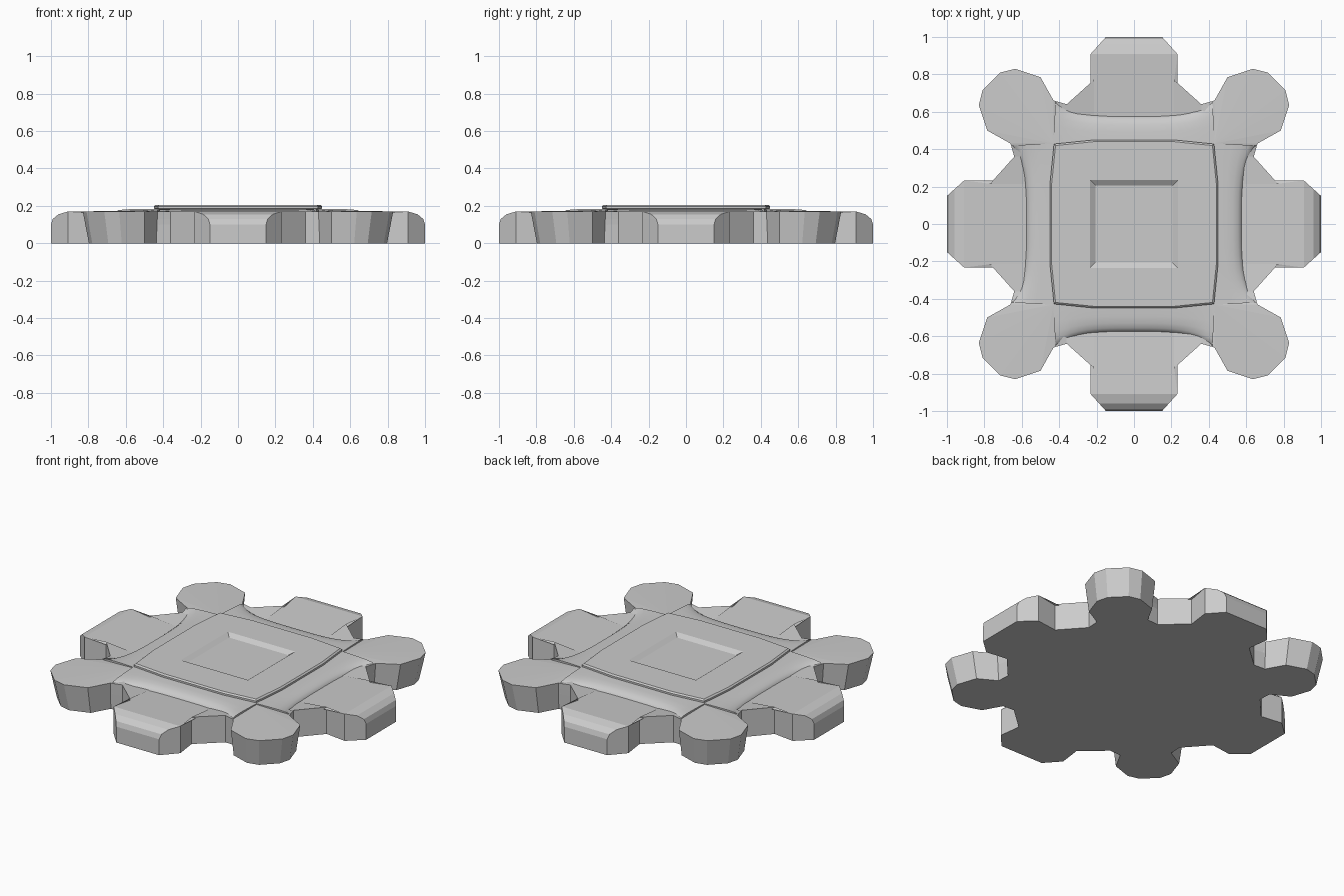
import bpy, bmesh

if "Cube" in bpy.data.objects:
    bpy.data.objects.remove(bpy.data.objects["Cube"])

GREY = (0.6, 0.6, 0.6, 1)
stone = bpy.data.materials.new("light_grey")
stone.use_nodes = True
stone.diffuse_color = GREY
stone.node_tree.nodes["Principled BSDF"].inputs["Base Color"].default_value = GREY


def finish(bm, name, smooth=None):
    bmesh.ops.remove_doubles(bm, verts=bm.verts, dist=0.0001)
    bmesh.ops.recalc_face_normals(bm, faces=bm.faces)
    mesh = bpy.data.meshes.new(name)
    bm.to_mesh(mesh)
    bm.free()
    mesh.materials.append(stone)
    obj = bpy.data.objects.new(name, mesh)
    bpy.context.collection.objects.link(obj)
    if smooth:
        bpy.ops.object.select_all(action='DESELECT')
        obj.select_set(True)
        bpy.context.view_layer.objects.active = obj
        bpy.ops.object.shade_smooth_by_angle(angle=smooth)
    return obj


def full_ring(octant):
    """Mirror an octant over the diagonal, then turn it around all four sides."""
    quarter = octant + [(y, x, z) for x, y, z in reversed(octant)]
    points = []
    for turn in range(4):
        points += quarter
        quarter = [(y, -x, z) for x, y, z in quarter]
    return points


def loft(bm, rings):
    """Bridge closed rings in order and cap both ends."""
    loops = [[bm.verts.new(p) for p in ring] for ring in rings]
    n = len(loops[0])
    for low, high in zip(loops, loops[1:]):
        for i in range(n):
            j = (i + 1) % n
            bm.faces.new((low[i], low[j], high[j], high[i]))
    caps = [bm.faces.new(loops[0]), bm.faces.new(loops[-1])]
    bmesh.ops.triangulate(bm, faces=caps[:1])


# Base with four rounded side lobes and four tapering corner lobes
side = [(0.233, 0.908), (0.215, 0.77), (0.36, 0.64)]
corner = [(0.43, 0.66), (0.50, 0.785), (0.635, 0.83), (0.715, 0.81)]


def base_ring(z, tip):
    taper = 0.9 + 0.1 * min(z / 0.17, 1)
    pts = [(0.15 + (1 - tip) * 0.9, tip, z)]
    pts += [(x, y, z) for x, y in side]
    pts += [(0.5 + (x - 0.5) * taper, 0.5 + (y - 0.5) * taper, z) for x, y in corner]
    return full_ring(pts)


bm = bmesh.new()
profile = [(0, 1), (0.1, 1), (0.13, 0.99), (0.155, 0.96), (0.17, 0.908)]
rings = [base_ring(z, tip) for z, tip in profile]
inner = [(0.233, 0.5, 0.145)] * 2 + [(0.215, 0.5, 0.145), (0.36, 0.5, 0.15)]
inner += [(0.43, 0.43, 0.178)] * len(corner)
loft(bm, rings + [full_ring(inner)])
finish(bm, "lobed_base")

# Four draped flaps with a rolled, concave outer edge
roll = [(0, 0.184), (0.45, 0.182), (0.68, 0.177), (0.84, 0.168), (0.94, 0.155), (1, 0.13)]
STEPS = 20
bm = bmesh.new()
for turn in range(4):
    grid = []
    for i in range(STEPS + 1):
        u = 2 * i / STEPS - 1
        outer = 0.582 + 0.07 * abs(u) ** 3.5
        row = []
        for t, z in roll + [(1, 0.1)]:
            x = u * (0.432 - 0.012 * t)
            y = 0.42 + (outer - 0.42) * t
            if z > 0.1:
                z = 0.184 - (0.184 - z) * (1 - 0.75 * u ** 6)
            for _ in range(turn):
                x, y = y, -x
            row.append(bm.verts.new((x, y, z)))
        grid.append(row)
    for a, b in zip(grid, grid[1:]):
        for k in range(len(a) - 1):
            bm.faces.new((a[k], a[k + 1], b[k + 1], b[k]))
    # End walls
    for row in (grid[0], grid[-1]):
        foot = bm.verts.new((row[0].co.x, row[0].co.y, 0.1))
        bm.faces.new(row + [foot])
finish(bm, "edge_flaps", 0.6)

# Raised centre panel with bowed sides and a sunken square
panel = [(0.21, 0.45), (0.428, 0.428)]


def panel_ring(scale, z):
    return full_ring([(x * scale, y * scale, z) for x, y in panel])


def square_ring(half, z):
    return full_ring([(half * 0.5, half, z), (half, half, z)])


bm = bmesh.new()
loft(bm, [panel_ring(0.97, 0.15), panel_ring(0.98, 0.182), panel_ring(1, 0.186),
          panel_ring(1, 0.197), panel_ring(0.98, 0.205),
          square_ring(0.235, 0.205), square_ring(0.207, 0.186)])
finish(bm, "centre_panel")
